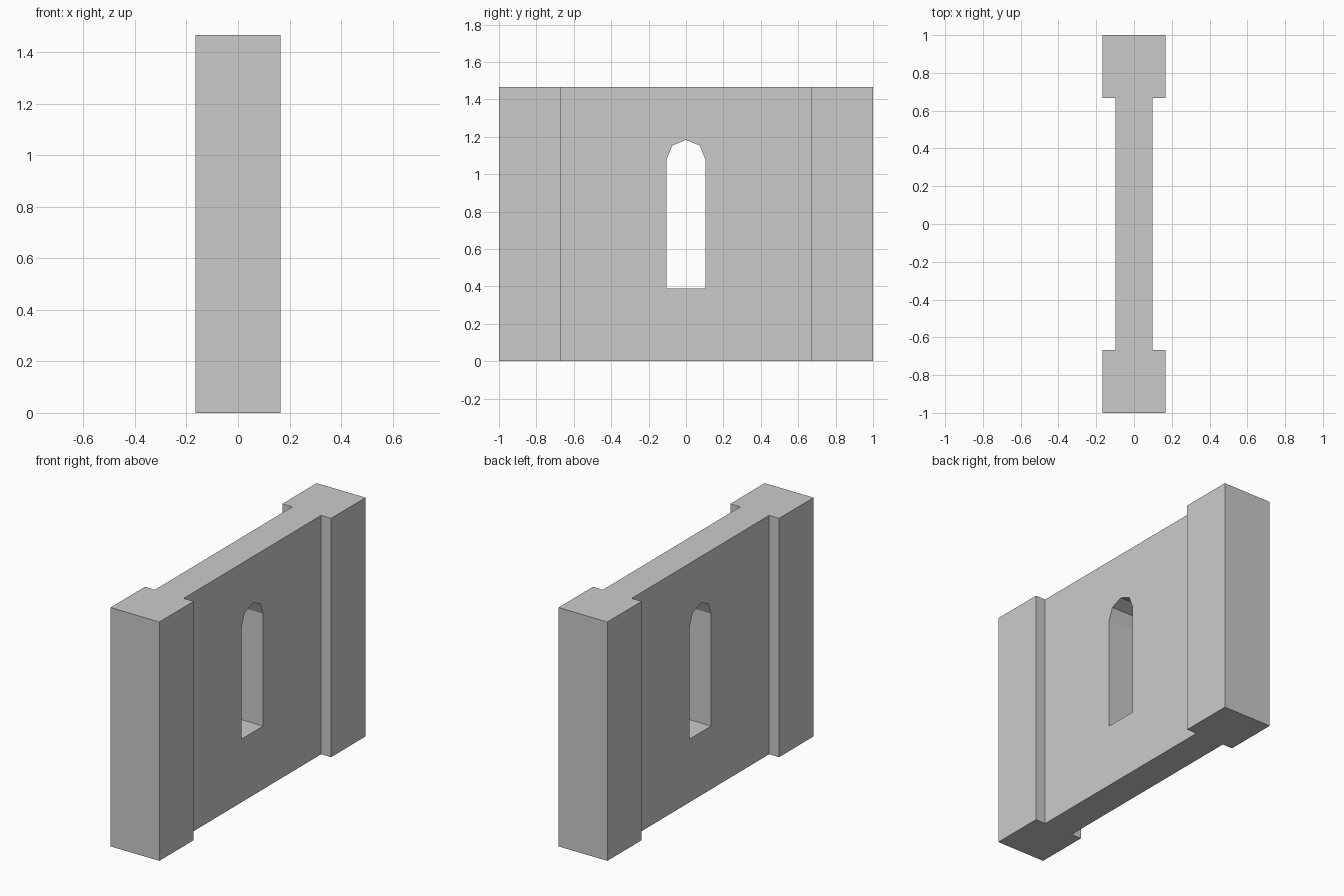
import bpy, bmesh
from mathutils import Vector

if "Cube" in bpy.data.objects:
    bpy.data.objects.remove(bpy.data.objects["Cube"])

HEIGHT = 1.467


def prism(name, outline, direction):
    """Extrude a closed outline of 3D points along a direction."""
    bm = bmesh.new()
    face = bm.faces.new([bm.verts.new(p) for p in outline])
    ext = bmesh.ops.extrude_face_region(bm, geom=[face])
    verts = [g for g in ext["geom"] if isinstance(g, bmesh.types.BMVert)]
    bmesh.ops.translate(bm, verts=verts, vec=Vector(direction))
    bmesh.ops.recalc_face_normals(bm, faces=bm.faces)
    mesh = bpy.data.meshes.new(name)
    bm.to_mesh(mesh)
    bm.free()
    obj = bpy.data.objects.new(name, mesh)
    bpy.context.collection.objects.link(obj)
    return obj


# Wall panel with a thicker pillar at each end (I-shaped plan)
POST_X, WALL_X, POST_Y = 0.166, 0.098, 0.667
half = [(POST_X, -1), (POST_X, -POST_Y), (WALL_X, -POST_Y),
        (WALL_X, POST_Y), (POST_X, POST_Y), (POST_X, 1)]
plan = half + [(-x, y) for x, y in reversed(half)]
wall = prism("wall", [(x, y, 0) for x, y in plan], (0, 0, HEIGHT))

# Narrow window with a faceted arch
side = [(0.104, 0.388), (0.104, 1.078), (0.074, 1.153)]
window = side + [(0, 1.183)] + [(-y, z) for y, z in reversed(side)]
cutter = prism("window_cutter", [(-0.3, y, z) for y, z in window], (0.6, 0, 0))
cutter.hide_render = True
cutter.hide_set(True)

cut = wall.modifiers.new("window", "BOOLEAN")
cut.operation = "DIFFERENCE"
cut.solver = "EXACT"
cut.object = cutter
